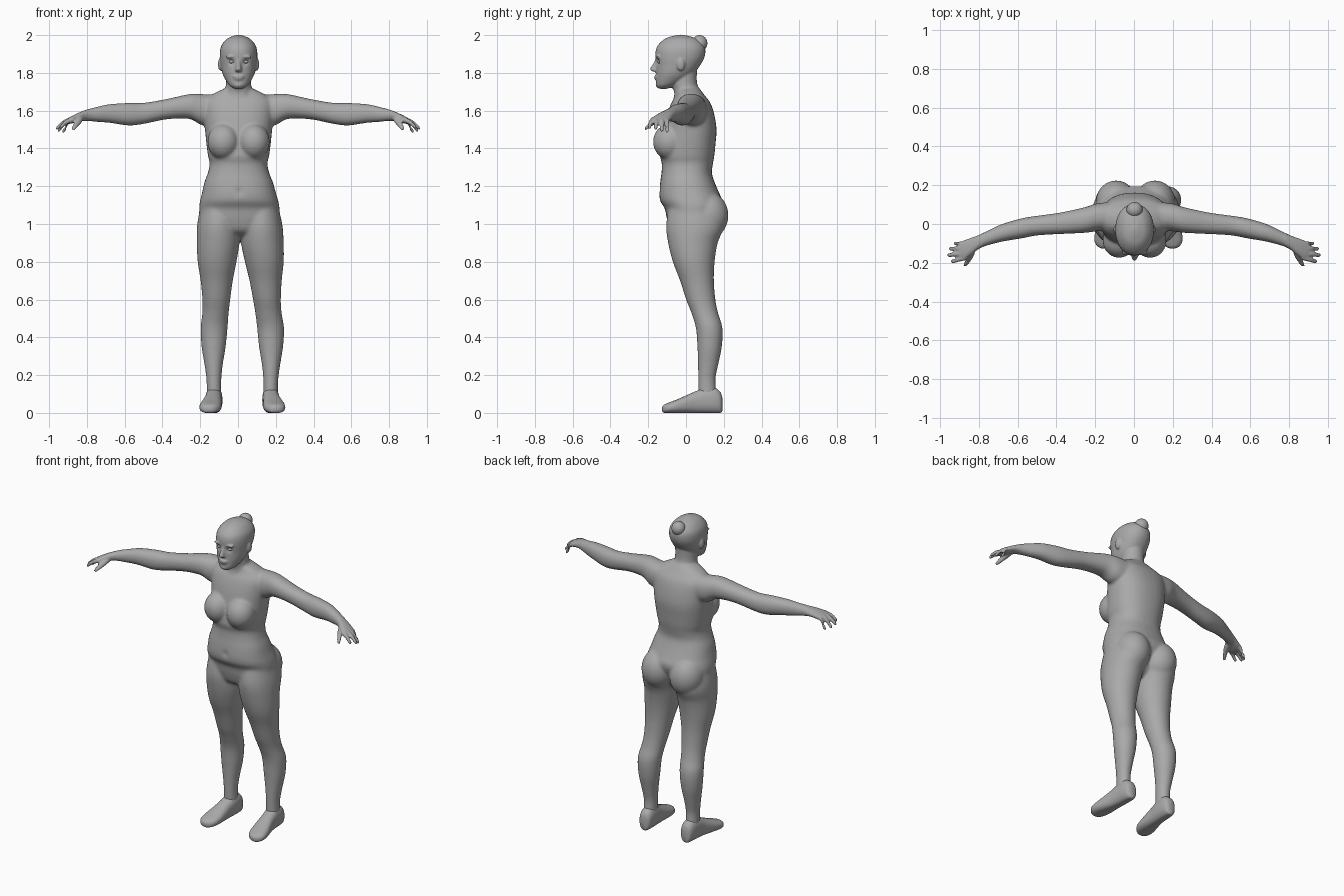
import bpy, bmesh, math
from mathutils import Vector, Matrix

cube = bpy.data.objects.get("Cube")
if cube:
    bpy.data.objects.remove(cube, do_unlink=True)

grey = bpy.data.materials.new("clay grey")
grey.use_nodes = True
grey.diffuse_color = (0.4, 0.4, 0.4, 1)
grey.node_tree.nodes["Principled BSDF"].inputs["Base Color"].default_value = (0.4, 0.4, 0.4, 1)


def smooth_rings(rings, steps=5):
    """Catmull-Rom interpolation of ring tuples."""
    out = []
    for i in range(len(rings) - 1):
        p = [rings[max(0, min(len(rings) - 1, i + k))] for k in (-1, 0, 1, 2)]
        for s in range(steps):
            t = s / steps
            out.append([0.5 * (2 * b + (c - a) * t + (2 * a - 5 * b + 4 * c - d) * t * t
                               + (3 * b - a - 3 * c + d) * t ** 3) for a, b, c, d in zip(*p)])
    return out + [list(rings[-1])]


def tube(bm, axis, rings, power=2.0, sides=32):
    """Closed loft of (x, y, z, radius, radius) rings across one axis."""
    loops = []
    for x, y, z, a, b in smooth_rings(rings):
        loop = []
        for k in range(sides):
            t = 2 * math.pi * k / sides
            c, s = math.cos(t), math.sin(t)
            u = math.copysign(abs(c) ** (2 / power), c) * max(a, 0.002)
            v = math.copysign(abs(s) ** (2 / power), s) * max(b, 0.002)
            off = {"X": (0, u, v), "Y": (u, 0, v), "Z": (u, v, 0)}[axis]
            loop.append(bm.verts.new(Vector((x, y, z)) + Vector(off)))
        loops.append(loop)
    faces = [bm.faces.new((p[k], p[(k + 1) % sides], q[(k + 1) % sides], q[k]))
             for p, q in zip(loops, loops[1:]) for k in range(sides)]
    faces += [bm.faces.new(loops[0]), bm.faces.new(loops[-1])]
    bmesh.ops.recalc_face_normals(bm, faces=faces)


def column(bm, rows, power=2.0):
    """Upright loft from (z, left, right, front, back) rows."""
    tube(bm, "Z", [((l + r) / 2, (f + b) / 2, z, (r - l) / 2, (b - f) / 2)
                   for z, l, r, f, b in rows], power)


def ball(bm, centre, size):
    bmesh.ops.create_uvsphere(bm, u_segments=32, v_segments=20, radius=1,
                              matrix=Matrix.Translation(centre) @ Matrix.Diagonal((*size, 1)))


def add_object(name, mesh):
    obj = bpy.data.objects.new(name, mesh)
    bpy.context.collection.objects.link(obj)
    mesh.materials.clear()
    mesh.materials.append(grey)
    for poly in mesh.polygons:
        poly.use_smooth = True
    return obj


def from_bmesh(name, bm):
    mesh = bpy.data.meshes.new(name)
    bm.to_mesh(mesh)
    bm.free()
    return add_object(name, mesh)


def stance(z):
    """Sideways lean of the weight over the legs."""
    return 0.003 + 0.02 * max(0, min(1, (1.25 - z) / 0.8))


body = bmesh.new()

# Torso
column(body, [(z, -w, w, f, b) for z, w, f, b in (
    (.92, .06, .0, .09), (.96, .14, -.075, .13), (1.02, .205, -.1, .16), (1.08, .213, -.112, .19),
    (1.12, .208, -.136, .195), (1.16, .197, -.142, .178), (1.22, .182, -.137, .152),
    (1.27, .163, -.13, .137), (1.32, .153, -.128, .143), (1.36, .162, -.138, .15),
    (1.42, .17, -.13, .156), (1.5, .178, -.118, .162), (1.58, .185, -.1, .15),
    (1.64, .185, -.078, .13), (1.68, .15, -.055, .1), (1.72, .07, -.05, .07))], 2.3)

# Neck and head
column(body, [(z, -w, w, f, b) for z, w, f, b in (
    (1.64, .09, -.07, .11), (1.7, .073, -.068, .078), (1.75, .066, -.075, .058), (1.84, .066, -.07, .06))])
column(body, [(z, -w, w, f, b) for z, w, f, b in (
    (1.715, .025, -.145, -.1), (1.735, .05, -.157, -.05), (1.77, .073, -.158, .01),
    (1.8, .086, -.158, .045), (1.84, .094, -.158, .075), (1.88, .099, -.162, .097),
    (1.92, .098, -.16, .103), (1.95, .088, -.146, .093), (1.98, .062, -.112, .06),
    (1.995, .03, -.072, .015), (2.002, .005, -.035, -.025))], 2.15)
# Nose, lips and chin
column(body, [(z, -w, w, f, -.13) for z, w, f in (
    (1.885, .009, -.16), (1.855, .011, -.17), (1.825, .015, -.19), (1.812, .019, -.185), (1.805, .012, -.165))])
ball(body, (0, -.156, 1.781), (.03, .013, .007))
ball(body, (0, -.154, 1.769), (.026, .013, .008))
ball(body, (0, -.146, 1.735), (.026, .014, .018))

for side in (-1, 1):
    # Ears, brows, bust and seat
    ball(body, (side * .097, -.028, 1.845), (.012, .022, .034))
    ball(body, (side * .037, -.148, 1.885), (.032, .014, .009))
    ball(body, (side * .08, -.085, 1.435), (.085, .09, .095))
    ball(body, (side * .1, .115, 1.045), (.105, .11, .125))
    # Legs
    rows = ((1.14, .0, .195, -.08, .15), (1.0, .0, .225, -.105, .2), (.9, .004, .23, -.095, .168),
            (.8, .022, .228, -.07, .152), (.7, .044, .215, -.032, .148), (.6, .06, .208, .0, .156),
            (.53, .07, .21, .028, .17), (.45, .078, .221, .052, .193), (.35, .088, .216, .06, .19),
            (.25, .104, .2, .063, .17), (.17, .111, .19, .064, .156), (.08, .11, .19, .065, .165))
    column(body, [(z, *sorted((side * l, side * r)), f, b) for z, l, r, f, b in rows])
    # Arms and palms
    tube(body, "X", [(side * x, *r) for x, *r in (
        (.08, .045, 1.6, .07, .08), (.19, .035, 1.605, .072, .083), (.26, .02, 1.622, .066, .066),
        (.38, .004, 1.608, .056, .054), (.5, -.008, 1.586, .051, .056), (.58, -.022, 1.581, .052, .06),
        (.68, -.045, 1.585, .046, .05), (.75, -.07, 1.58, .039, .04), (.8, -.092, 1.576, .036, .03),
        (.84, -.115, 1.567, .044, .024), (.88, -.135, 1.552, .05, .02), (.905, -.142, 1.543, .042, .014))], 2.2)
    # Fingers and thumb
    for y, tip_x, tip_y, tip_z in ((-.175, .945, -.192, 1.508), (-.15, .963, -.16, 1.503),
                                   (-.126, .955, -.128, 1.493), (-.103, .93, -.1, 1.488)):
        tube(body, "X", [(side * x, yy, z, r, r * 1.15) for x, yy, z, r in (
            (.865, y, 1.556, .011), ((.87 + tip_x) / 2, (y + tip_y) / 2, 1.54, .0125),
            (tip_x - .015, tip_y, tip_z + .014, .011), (tip_x - .003, tip_y, tip_z + .004, .009),
            (tip_x, tip_y, tip_z, .004))], sides=16)
    tube(body, "Y", [(side * x, y, z, r, r) for x, y, z, r in (
        (.835, -.125, 1.565, .02), (.845, -.165, 1.545, .018), (.86, -.195, 1.522, .014),
        (.87, -.213, 1.507, .011), (.872, -.219, 1.502, .005))], sides=16)

# Fuse the parts into one skin
rough = from_bmesh("rough_body", body)
fuse = rough.modifiers.new("fuse", "REMESH")
fuse.mode = "VOXEL"
fuse.voxel_size = 0.0055
graph = bpy.context.evaluated_depsgraph_get()
skin = bpy.data.meshes.new_from_object(rough.evaluated_get(graph))
bpy.data.objects.remove(rough, do_unlink=True)
skin.name = "body"
figure = add_object("body", skin)

# Press in eye sockets, navel and the hollow of the throat; lean the legs
dents = ((.038, -.155, 1.859, .016, .013), (0, -.14, 1.17, .014, .012), (0, -.06, 1.69, .025, .008))
soft = figure.vertex_groups.new(name="soft")
fine = figure.vertex_groups.new(name="fine")
for v in skin.vertices:
    x, y, z = v.co
    for dx, dy, dz, radius, depth in dents:
        d2 = (abs(x) - dx) ** 2 + (y - dy) ** 2 + (z - dz) ** 2
        v.co.y += depth * math.exp(-d2 / (radius * radius))
    v.co.x += stance(z) * max(0, min(1, (0.9 - abs(x)) / 0.4))
    detail = abs(x) > 0.78 or (z > 1.73 and abs(x) < 0.15)
    (fine if detail else soft).add([v.index], 1, "REPLACE")
for group, count in (("soft", 32), ("fine", 4)):
    mod = figure.modifiers.new(group, "SMOOTH")
    mod.vertex_group = group
    mod.factor = 0.5
    mod.iterations = count

# Hair bun
bun = bmesh.new()
ball(bun, (.003, .072, 1.957), (.042, .041, .043))
from_bmesh("hair_bun", bun)

for side, label in ((-1, "right"), (1, "left")):
    # Eyes
    eye = bmesh.new()
    ball(eye, (.003 + side * .037, -.139, 1.859), (.015, .012, .009))
    from_bmesh(label + "_eye", eye)
    # Shoes, toes turned out a little, with flat soles
    shoe = bmesh.new()
    rows = ((.192, .148, .045, .015, .035), (.182, .148, .055, .034, .055), (.15, .149, .066, .043, .068),
            (.1, .151, .066, .045, .068), (.05, .155, .056, .046, .058), (.0, .161, .045, .052, .047),
            (-.05, .168, .034, .057, .036), (-.09, .173, .027, .053, .028), (-.115, .175, .022, .036, .022),
            (-.126, .176, .02, .014, .012))
    tube(shoe, "Y", [(stance(0) + side * x, y, z, w, h) for y, x, z, w, h in rows], 2.4)
    for v in shoe.verts:
        v.co.z = max(v.co.z, 0)
    obj = from_bmesh(label + "_shoe", shoe)
    bpy.ops.object.select_all(action="DESELECT")
    obj.select_set(True)
    bpy.context.view_layer.objects.active = obj
    bpy.ops.object.shade_smooth_by_angle(angle=math.radians(50))
